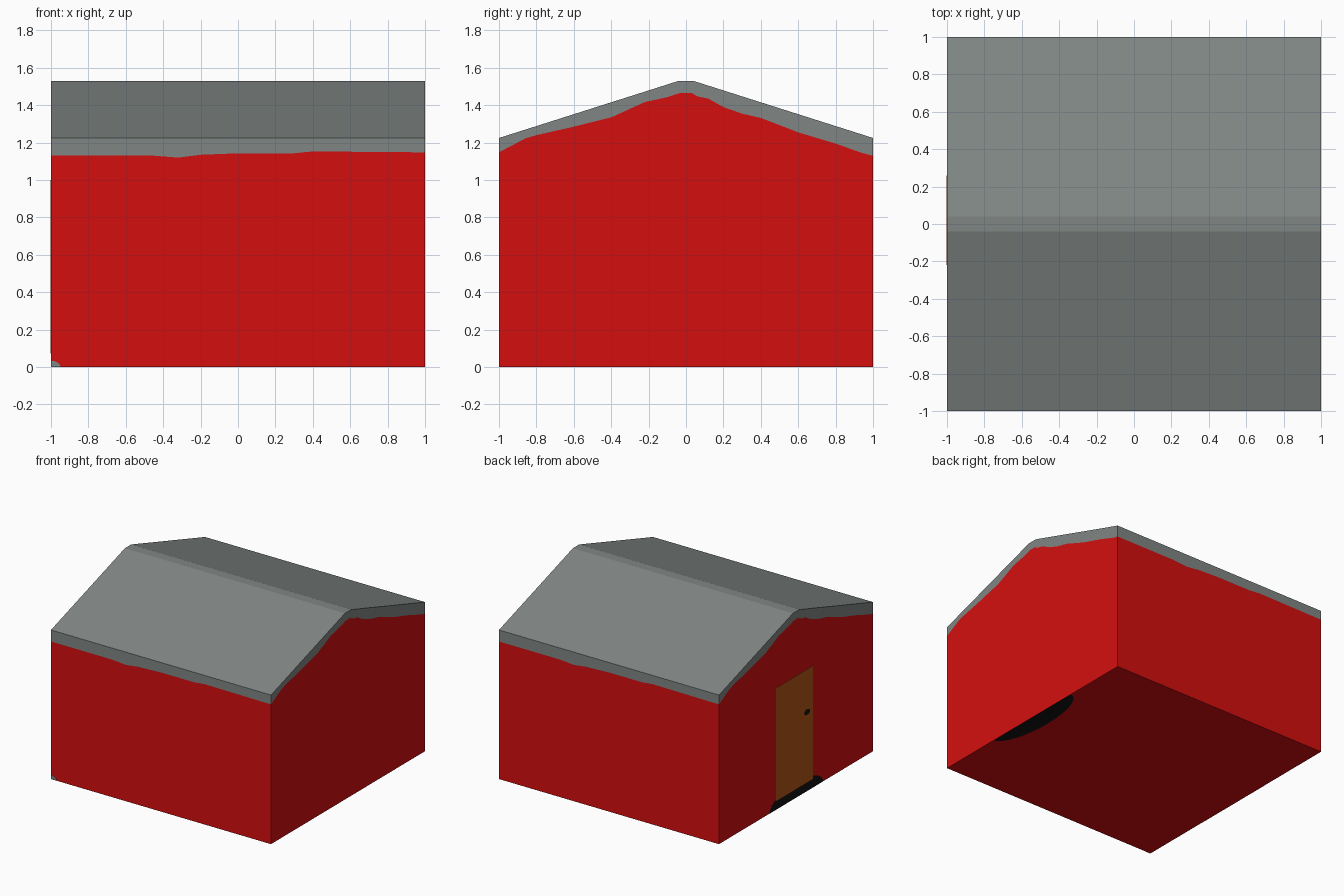
import bpy, bmesh, math

if "Cube" in bpy.data.objects:
    bpy.data.objects.remove(bpy.data.objects["Cube"])


def material(name, rgb):
    m = bpy.data.materials.new(name)
    m.diffuse_color = (*rgb, 1)
    m.use_nodes = True
    m.node_tree.nodes["Principled BSDF"].inputs["Base Color"].default_value = m.diffuse_color
    return m


RED = material("red_wall", (0.66, 0.0045, 0.0048))
GREY = material("grey_roof", (0.216, 0.238, 0.231))
BLACK = material("black_mat", (0.006, 0.006, 0.006))
BROWN = material("brown_door", (0.45, 0.093, 0.0085))


def make_object(name, bm, mats):
    mesh = bpy.data.meshes.new(name)
    bm.to_mesh(mesh)
    bm.free()
    for m in mats:
        mesh.materials.append(m)
    obj = bpy.data.objects.new(name, mesh)
    bpy.context.collection.objects.link(obj)
    return obj


def arc(cu, cv, ru, rv, a0, a1, n=16):
    """Points of an elliptical arc, angles in degrees."""
    return [(cu + ru * math.cos(math.radians(a0 + (a1 - a0) * i / n)),
             cv + rv * math.sin(math.radians(a0 + (a1 - a0) * i / n)))
            for i in range(n + 1)]


# Cross-section of the roof and the ragged paint lines under it
roof = [(-1, 1.225), (-0.04, 1.53), (0.04, 1.53), (1, 1.225)]
LOW, HIGH = 1.13, 1.148
gable_line = [(-1, HIGH), (-0.86, 1.222), (-0.8, 1.24), (-0.6, 1.285),
              (-0.4, 1.335), (-0.22, 1.417), (-0.1, 1.443), (-0.03, 1.466),
              (0.03, 1.466), (0.06, 1.447), (0.12, 1.435), (0.2, 1.39),
              (0.3, 1.355), (0.4, 1.332), (0.6, 1.255), (0.8, 1.195),
              (0.94, 1.145), (1, LOW)]
eave_line = [(-1, LOW), (-0.8, 1.13), (-0.45, 1.13), (-0.32, 1.12),
             (-0.2, 1.135), (0, 1.143), (0.3, 1.143), (0.4, 1.153), (1, HIGH)]

# House body: each wall is split at its paint line, the back half is the
# front half turned by 180 degrees
bm = bmesh.new()


def face(points, mat):
    f = bm.faces.new([bm.verts.new(p) for p in points])
    f.material_index = mat


MAT_W = 0.45
for s in (1, -1):
    gable = [(s, s * y, z) for y, z in gable_line]
    feet = [(s, s * y, 0) for y in (-1, -MAT_W, MAT_W, 1)]
    face(feet + gable[::-1], 0)
    face(gable + [(s, s * y, z) for y, z in roof[::-1]], 1)
    eave = [(s * x, -s, z) for x, z in eave_line]
    face([(-s, -s, 0), (s, -s, 0)] + eave[::-1], 0)
    face(eave + [(s, -s, 1.225), (-s, -s, 1.225)], 1)

# Roof slopes and flat ridge
for (y0, z0), (y1, z1) in zip(roof, roof[1:]):
    face([(-1, y0, z0), (1, y0, z0), (1, y1, z1), (-1, y1, z1)], 1)

# Floor with the black half-ellipse at its right edge
half = [(x, y, 0) for x, y in arc(1, 0, 0.15, MAT_W, 90, 270)]
face(half, 2)
face([(1, 1, 0)] + half + [(1, -1, 0), (-1, -1, 0), (-1, -MAT_W, 0),
                           (-1, MAT_W, 0), (-1, 1, 0)], 0)
bmesh.ops.remove_doubles(bm, verts=bm.verts, dist=1e-4)
bmesh.ops.recalc_face_normals(bm, faces=bm.faces)
make_object("house_body", bm, [RED, GREY, BLACK])


def plate(name, outline, place, depth, mat):
    """Thin painted plate; place maps (u, v, depth) to a point."""
    b = bmesh.new()
    back = [b.verts.new(place(u, v, 0)) for u, v in outline]
    front = [b.verts.new(place(u, v, depth)) for u, v in outline]
    b.faces.new(back)
    b.faces.new(front)
    n = len(outline)
    for i in range(n):
        j = (i + 1) % n
        b.faces.new([back[i], back[j], front[j], front[i]])
    bmesh.ops.recalc_face_normals(b, faces=b.faces)
    make_object(name, b, [mat])


def on_left(u, v, d):
    return (-1 - d, u, v)


def on_front(u, v, d):
    return (u, -1 - d, v)


# Door, knob and doorstep on the left gable wall
plate("doorstep", arc(-0.005, 0, 0.345, 0.125, 0, 180), on_left, 0.001, BLACK)
plate("door", [(-0.22, 0.072), (0.26, 0.072), (0.26, 1.0), (-0.22, 1.0)],
      on_left, 0.002, BROWN)
plate("door_knob", arc(-0.143, 0.65, 0.037, 0.022, 0, 345, 23),
      on_left, 0.003, BLACK)

# Small grey spot in the lower corner of the front wall
plate("corner_spot", [(-1, 0)] + arc(-1, 0, 0.052, 0.034, 0, 90, 8),
      on_front, 0.001, GREY)
